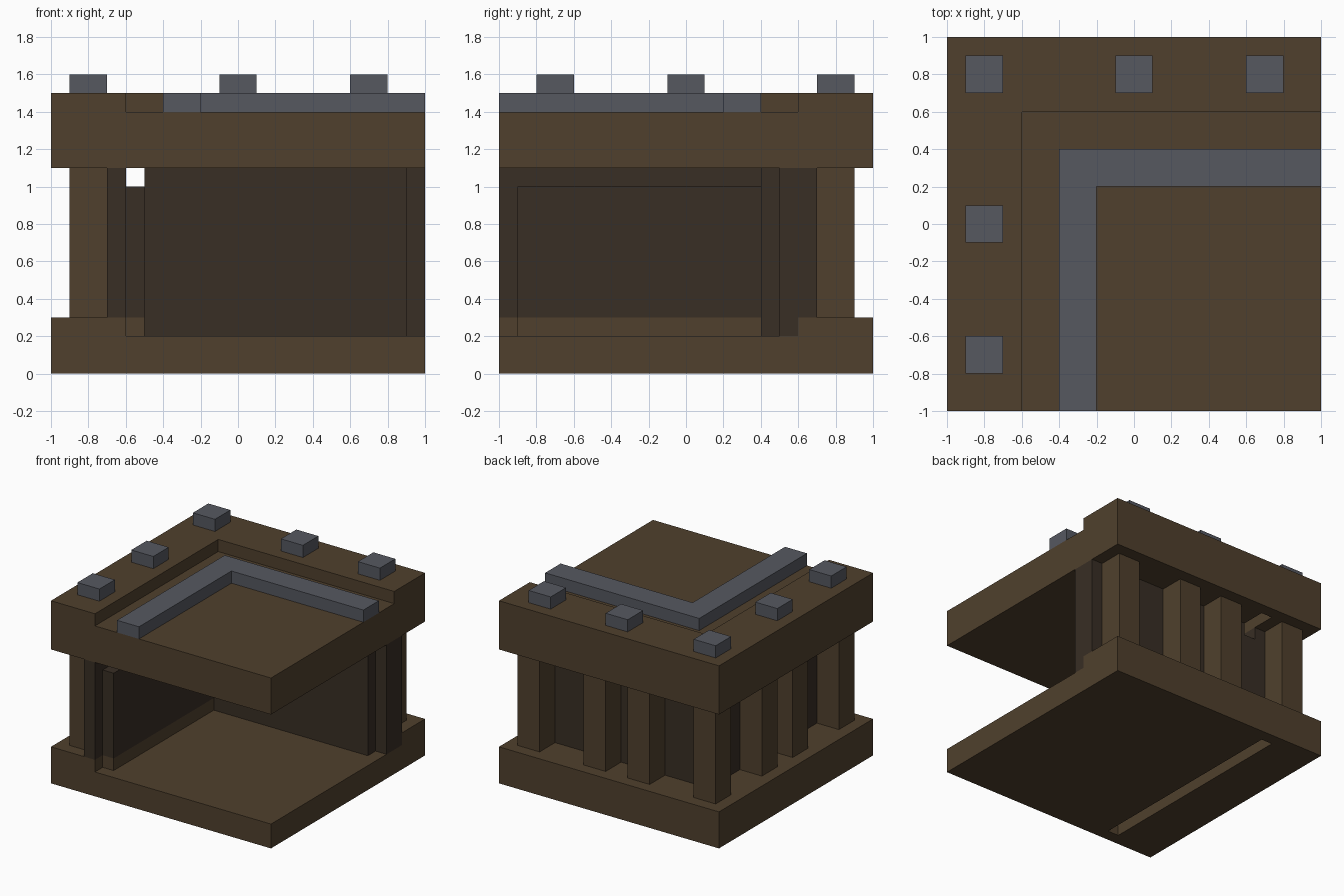
import bpy
import bmesh

cube = bpy.data.objects.get("Cube")
if cube:
    bpy.data.objects.remove(cube, do_unlink=True)


def material(name, rgb):
    mat = bpy.data.materials.new(name)
    mat.use_nodes = True
    color = (*rgb, 1.0)
    mat.diffuse_color = color
    for node in mat.node_tree.nodes:
        if node.type == "BSDF_PRINCIPLED":
            node.inputs["Base Color"].default_value = color
    return mat


BROWN = material("brown wood", (0.080, 0.051, 0.026))
DARK = material("dark wood", (0.040, 0.0275, 0.0178))
GREY = material("blue grey stone", (0.092, 0.098, 0.118))


def prism(name, outline, z0, z1, mat):
    """Extrude a flat outline from z0 up to z1."""
    bm = bmesh.new()
    face = bm.faces.new([bm.verts.new((x, y, z0)) for x, y in outline])
    top = bmesh.ops.extrude_face_region(bm, geom=[face])["geom"]
    verts = [v for v in top if isinstance(v, bmesh.types.BMVert)]
    bmesh.ops.translate(bm, verts=verts, vec=(0, 0, z1 - z0))
    bmesh.ops.recalc_face_normals(bm, faces=bm.faces)
    mesh = bpy.data.meshes.new(name)
    bm.to_mesh(mesh)
    bm.free()
    mesh.materials.append(mat)
    obj = bpy.data.objects.new(name, mesh)
    bpy.context.collection.objects.link(obj)
    return obj


def box(name, xs, ys, zs, mat):
    outline = [(xs[0], ys[0]), (xs[1], ys[0]), (xs[1], ys[1]), (xs[0], ys[1])]
    return prism(name, outline, *zs, mat)


def corner_strip(name, outer, inner, z0, z1, mat):
    """L shape running along the right and back sides."""
    outline = [(-outer, -1), (-inner, -1), (-inner, inner),
               (1, inner), (1, outer), (-outer, outer)]
    return prism(name, outline, z0, z1, mat)


def cut_groove(slab, zs):
    cutter = box(slab.name + "_groove_cutter", (-0.6, -0.5), (-0.9, 0.9), zs, BROWN)
    cutter.hide_render = True
    cutter.hide_viewport = True
    cutter.display_type = "WIRE"
    mod = slab.modifiers.new("groove", "BOOLEAN")
    mod.operation = "DIFFERENCE"
    mod.solver = "EXACT"
    mod.object = cutter


FULL = (-1, 1)

# Floor and ceiling slabs with raised rims and a long groove underneath
floor = box("floor_slab", FULL, FULL, (0, 0.2), BROWN)
cut_groove(floor, (-0.1, 0.1))
ceiling = box("ceiling_slab", FULL, FULL, (1.1, 1.4), BROWN)
cut_groove(ceiling, (1.0, 1.2))
corner_strip("floor_rim", 1, 0.6, 0.2, 0.3, BROWN)
corner_strip("ceiling_rim", 1, 0.6, 1.4, 1.5, BROWN)

# Stone strip on the roof
corner_strip("roof_stone_strip", 0.4, 0.2, 1.4, 1.5, GREY)

# Right wall: outer sheet, shorter inner sheet on a sill
box("right_wall_outer", (-0.7, -0.6), (-1, 0.7), (0.3, 1.1), DARK)
box("right_wall_inner", (-0.6, -0.5), (-0.9, 0.7), (0.3, 1.0), DARK)
box("right_wall_sill", (-0.6, -0.5), (-0.9, 0.6), (0.2, 0.3), BROWN)

# Back wall: outer sheet and inner sheet
box("back_wall_outer", (-0.5, 1), (0.5, 0.7), (0.2, 1.1), DARK)
box("back_wall_inner", (-0.5, 0.9), (0.4, 0.5), (0.2, 1.1), DARK)


def square_block(name, x, y, zs, mat):
    return box(name, (x - 0.1, x + 0.1), (y - 0.1, y + 0.1), zs, mat)


# Posts along the back and right sides, sharing the corner one
for x in (-0.8, -0.2, 0.2, 0.8):
    square_block("back_post", x, 0.8, (0.3, 1.1), BROWN)
for y in (-0.8, -0.2, 0.2):
    square_block("right_post", -0.8, y, (0.3, 1.1), BROWN)

# Stone studs on the roof rim
for x in (-0.8, 0, 0.7):
    square_block("back_stud", x, 0.8, (1.5, 1.6), GREY)
for y in (-0.7, 0):
    square_block("right_stud", -0.8, y, (1.5, 1.6), GREY)
